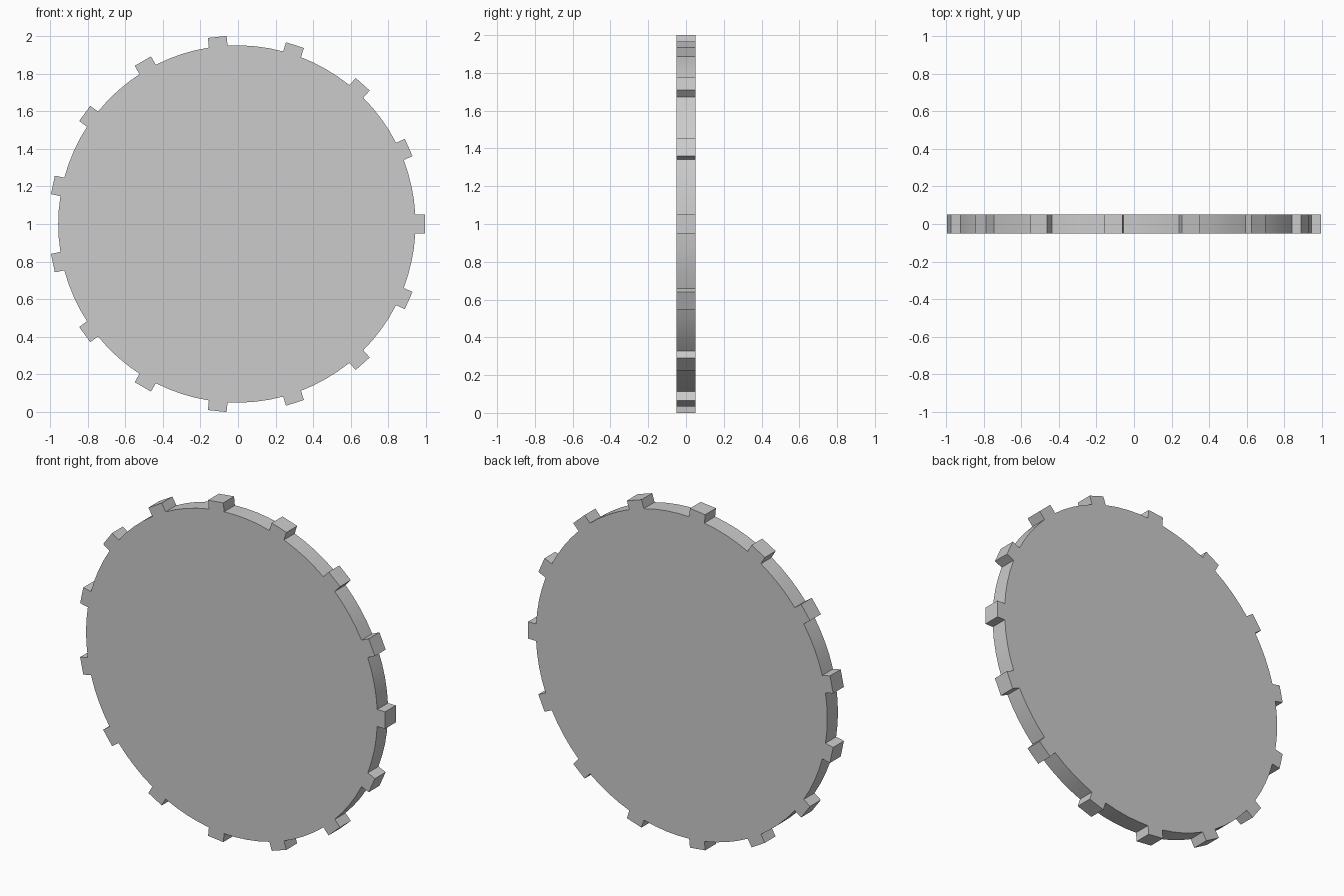
import bpy, bmesh
from math import sin, cos, asin, pi, hypot, atan2, radians

if "Cube" in bpy.data.objects:
    bpy.data.objects.remove(bpy.data.objects["Cube"])

TEETH, RIM_R, TIP_R = 15, 0.95, 1.0
HALF_W, THICK, ARC_STEPS = 0.05, 0.1, 4
CX, CZ = -0.006, 1.0          # gear axis

# Outline: square tooth tip followed by the rim arc to the next tooth
pitch = 2 * pi / TEETH
root = asin(HALF_W / RIM_R)
tip_a, tip_r = atan2(HALF_W, TIP_R), hypot(HALF_W, TIP_R)
outline = []
for i in range(TEETH):
    a = i * pitch
    outline += [(tip_r, a - tip_a), (tip_r, a + tip_a)]
    for s in range(ARC_STEPS + 1):
        outline.append((RIM_R, a + root + (pitch - 2 * root) * s / ARC_STEPS))

# Toothed disc: outline extruded along y
bm = bmesh.new()
face = bm.faces.new([bm.verts.new((r * cos(a), -THICK / 2, r * sin(a))) for r, a in outline])
side = bmesh.ops.extrude_face_region(bm, geom=[face], use_keep_orig=True)["geom"]
bmesh.ops.translate(bm, vec=(0, THICK, 0),
                    verts=[g for g in side if isinstance(g, bmesh.types.BMVert)])
bmesh.ops.recalc_face_normals(bm, faces=bm.faces)
mesh = bpy.data.meshes.new("toothed_disc")
bm.to_mesh(mesh)
bm.free()
disc = bpy.data.objects.new("toothed_disc", mesh)
disc.location = (CX, 0, CZ)
bpy.context.collection.objects.link(disc)

# Smooth rim, sharp tooth edges
bpy.context.view_layer.objects.active = disc
disc.select_set(True)
bpy.ops.object.shade_smooth_by_angle(angle=radians(30))
